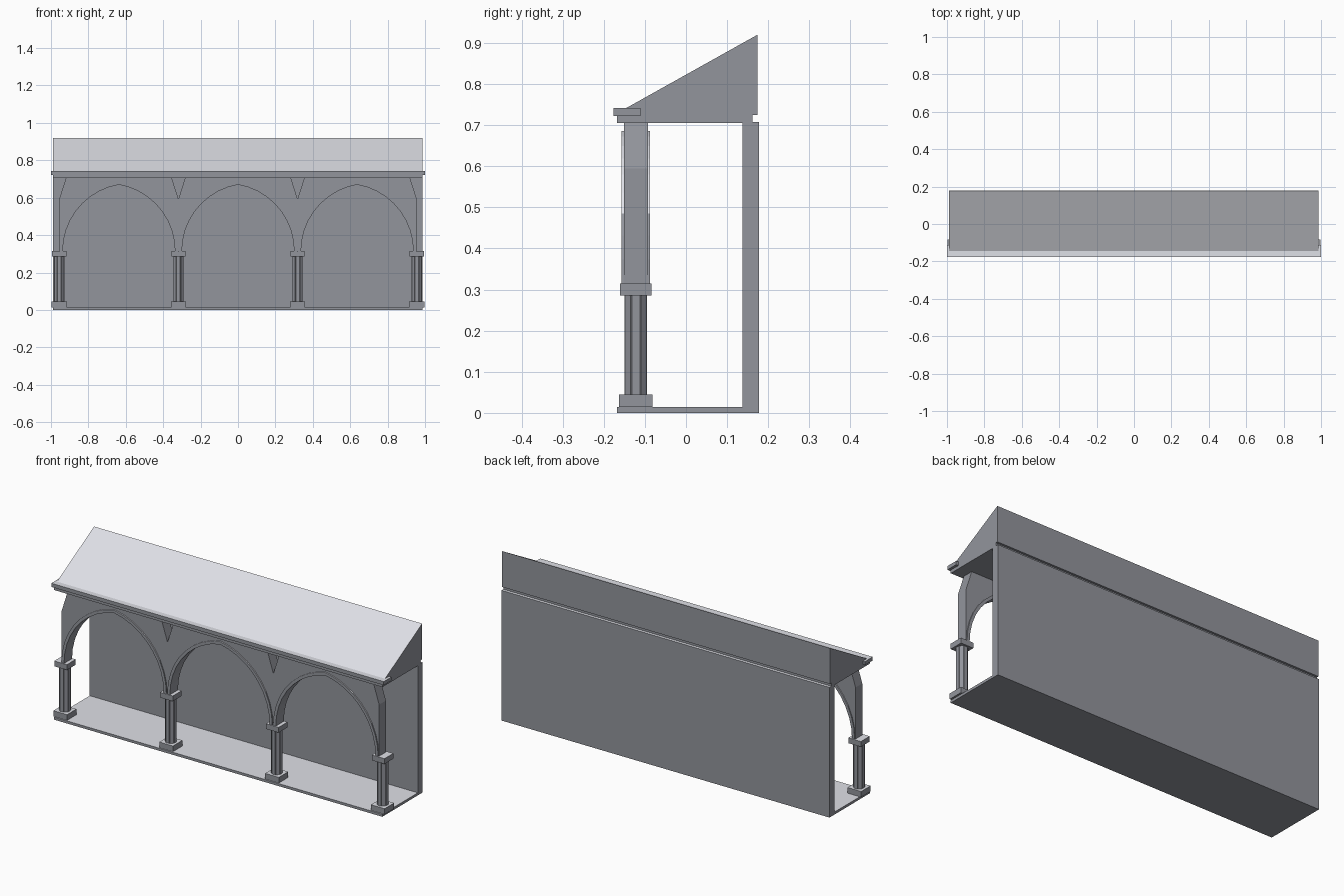
import bpy, bmesh, math
from mathutils import Vector

cube = bpy.data.objects.get("Cube")
if cube:
    bpy.data.objects.remove(cube, do_unlink=True)


def make_material(name, colour):
    mat = bpy.data.materials.new(name)
    mat.use_nodes = True
    mat.diffuse_color = colour
    mat.node_tree.nodes["Principled BSDF"].inputs["Base Color"].default_value = colour
    return mat


dark_stone = make_material("dark_slate_grey", (0.29, 0.30, 0.335, 1))
pale_stone = make_material("pale_grey", (0.74, 0.75, 0.80, 1))


def prism(name, points, push):
    """Extrude a closed outline along push; upward faces are pale, the rest dark."""
    bm = bmesh.new()
    face = bm.faces.new([bm.verts.new(p) for p in points])
    ext = bmesh.ops.extrude_face_region(bm, geom=[face], use_keep_orig=True)
    verts = [g for g in ext["geom"] if isinstance(g, bmesh.types.BMVert)]
    bmesh.ops.translate(bm, verts=verts, vec=Vector(push))
    bmesh.ops.recalc_face_normals(bm, faces=bm.faces)
    bm.normal_update()
    for f in bm.faces:
        f.material_index = 1 if f.normal.z > 0.5 else 0
    mesh = bpy.data.meshes.new(name)
    bm.to_mesh(mesh)
    bm.free()
    mesh.materials.append(dark_stone)
    mesh.materials.append(pale_stone)
    obj = bpy.data.objects.new(name, mesh)
    bpy.context.collection.objects.link(obj)


def box(name, x0, x1, y0, y1, z0, z1):
    base = [(x0, y0, z0), (x1, y0, z0), (x1, y1, z0), (x0, y1, z0)]
    prism(name, base, (0, 0, z1 - z0))


# Layout
LEFT, RIGHT = -0.988, 0.986
ROW_Y = -0.122
BAY = 0.637
SPRING, HALF, OFFSET = 0.315, 0.30, 0.06
CEILING = 0.705


def arch(grow=0.0, steps=9):
    """Pointed two-centred arch in x, z, running from left foot to right foot."""
    r = HALF + OFFSET + grow
    top = math.acos(OFFSET / r)
    half = [(r * math.cos(top * i / steps) - OFFSET,
             SPRING + r * math.sin(top * i / steps)) for i in range(steps + 1)]
    return [(-x, z) for x, z in half] + half[-2::-1]


# Floor and back wall
box("floor", LEFT, RIGHT, -0.168, 0.178, 0, 0.014)
box("back_wall", LEFT, RIGHT, 0.137, 0.178, 0, 0.708)

# Lean-to roof with a notch above the wall
roof = [(-0.168, CEILING), (0.162, CEILING), (0.162, 0.725), (0.174, 0.725),
        (0.174, 0.92), (-0.168, 0.729)]
prism("roof", [(LEFT, y, z) for y, z in roof], (RIGHT - LEFT, 0, 0))
box("eave", -1, 1, -0.176, -0.111, 0.722, 0.742)

# Arched bays with chamfered shoulders and a thin raised rim
shoulders = [(0.318, 0.595), (0.283, CEILING), (-0.283, CEILING), (-0.318, 0.595)]
outline = arch() + [(0.318, SPRING)] + shoulders + [(-0.318, SPRING)]
rim = arch() + arch(0.016)[::-1]
for i, side in enumerate(("right", "middle", "left")):
    cx = (i - 1) * BAY
    prism(side + "_arch", [(cx + x, -0.151, z) for x, z in outline], (0, 0.058, 0))
    prism(side + "_arch_rim", [(cx + x, -0.157, z) for x, z in rim], (0, 0.069, 0))

# Eight-sided shaft outline with a narrow groove at each corner
shaft = []
for k in range(8):
    a = k * math.pi / 4
    for along, out in ((-0.0095, 0.0275), (0.0095, 0.0275)):
        shaft.append((out * math.cos(a) - along * math.sin(a),
                      out * math.sin(a) + along * math.cos(a)))
    b = a + math.pi / 8
    shaft.append((0.026 * math.cos(b), 0.026 * math.sin(b)))

# Columns
for i in range(4):
    cx = (i - 1.5) * BAY
    tag = "column_%d_" % (i + 1)
    box(tag + "base", cx - 0.041, cx + 0.041, ROW_Y - 0.041, ROW_Y + 0.04, 0.014, 0.045)
    prism(tag + "shaft", [(cx + x, ROW_Y + y, 0.045) for x, y in shaft], (0, 0, 0.242))
    box(tag + "capital", cx - 0.038, cx + 0.038, ROW_Y - 0.038, ROW_Y + 0.038, 0.286, SPRING)
